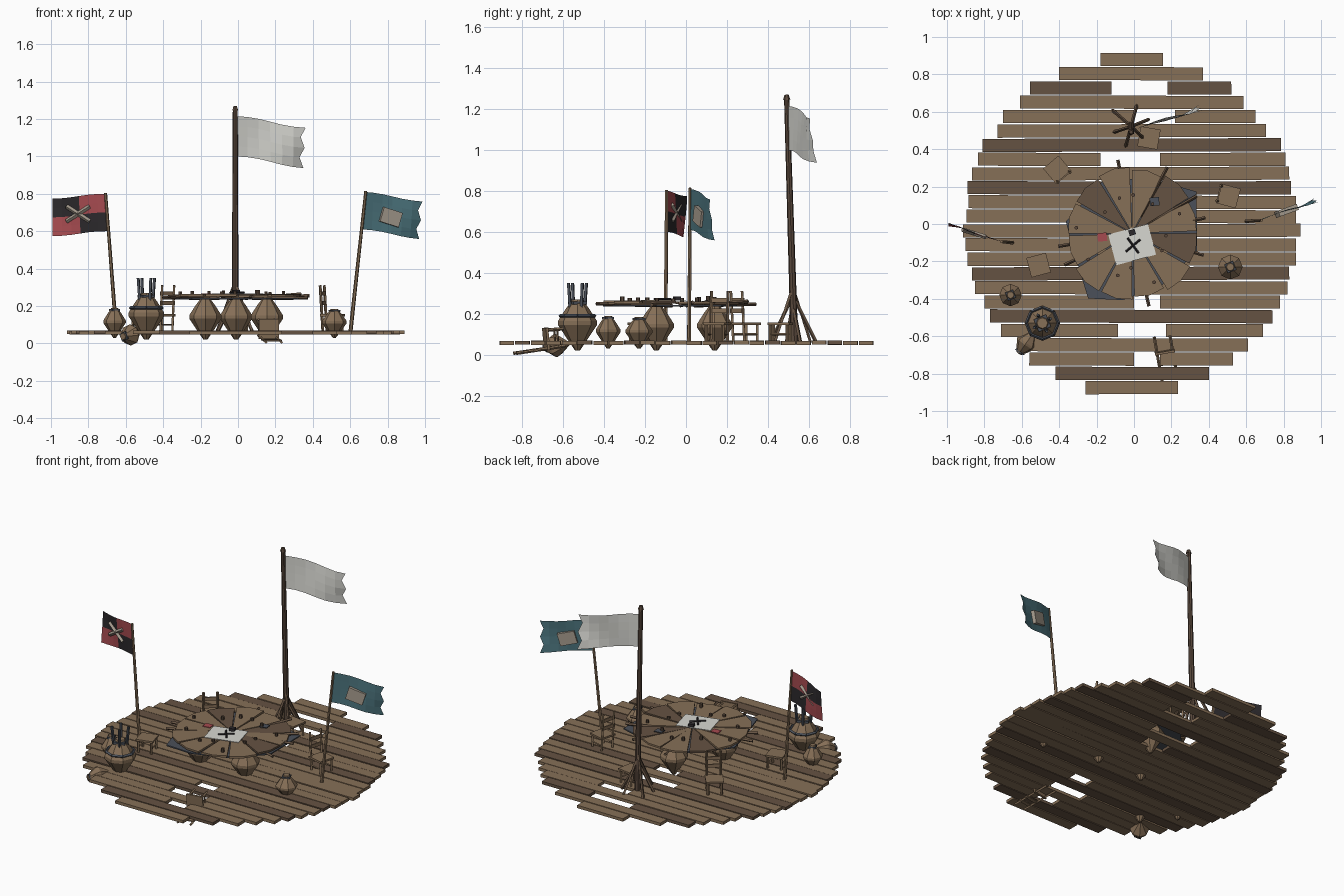
import bpy, bmesh, math, random
from mathutils import Vector, Matrix

if "Cube" in bpy.data.objects:
    bpy.data.objects.remove(bpy.data.objects["Cube"])
random.seed(4)
V = Vector

def mat(name, c):
    m = bpy.data.materials.new(name)
    m.diffuse_color = (*c, 1)
    m.use_nodes = True
    m.node_tree.nodes["Principled BSDF"].inputs["Base Color"].default_value = m.diffuse_color
    return m

WOOD = mat("wood", (.24, .16, .095))
DARK = mat("dark_wood", (.13, .085, .055))
POLE = mat("pole_wood", (.10, .065, .045))
IRON = mat("slate", (.07, .08, .10))
BLACK = mat("black_cloth", (.025, .022, .025))
RED = mat("red_cloth", (.38, .07, .08))
TEAL = mat("teal_cloth", (.07, .17, .20))
WHITE = mat("pale_cloth", (.68, .68, .64))
TAN = mat("patch", (.38, .33, .27))

def finish(name, bm, mats, M=None):
    if M is not None:
        bm.transform(M)
    me = bpy.data.meshes.new(name)
    bm.to_mesh(me)
    bm.free()
    for m in mats if isinstance(mats, list) else [mats]:
        me.materials.append(m)
    ob = bpy.data.objects.new(name, me)
    bpy.context.collection.objects.link(ob)
    return ob

def box(bm, c, s, yaw=0):
    bmesh.ops.create_cube(bm, size=1, matrix=Matrix.Translation(c) @ Matrix.Rotation(yaw, 4, 'Z') @ Matrix.Diagonal((*s, 1)))

def bar(bm, a, b, r, r2=None, n=4):
    a, b = V(a), V(b)
    d = b - a
    R = d.to_track_quat('Z', 'Y').to_matrix().to_4x4()
    bmesh.ops.create_cone(bm, cap_ends=True, segments=n, radius1=r, radius2=r if r2 is None else r2,
                          depth=d.length, matrix=Matrix.Translation((a + b) / 2) @ R)

def lathe(bm, prof, n=8):
    rings = [[bm.verts.new((r * math.cos(k * math.tau / n), r * math.sin(k * math.tau / n), z)) for k in range(n)]
             for r, z in prof]
    for A, B in zip(rings, rings[1:]):
        for k in range(n):
            bm.faces.new((A[k], A[(k + 1) % n], B[(k + 1) % n], B[k]))
    bm.faces.new(rings[0][::-1])
    bm.faces.new(rings[-1])

def prism(bm, pts, z, h):
    lo = [bm.verts.new((x, y, z)) for x, y in pts]
    hi = [bm.verts.new((x, y, z + h)) for x, y in pts]
    bm.faces.new(lo[::-1])
    bm.faces.new(hi)
    for k in range(len(pts)):
        j = (k + 1) % len(pts)
        bm.faces.new((lo[k], lo[j], hi[j], hi[k]))

# round deck of loose planks: left and right end of each row, back to front
ends = [(-.18, .155), (-.40, .37), (-.555, .52), (-.61, .585), (-.70, .65), (-.73, .705), (-.81, .785), (-.835, .81),
        (-.865, .83), (-.89, .84), (-.885, .865), (-.895, .865), (-.915, .89), (-.9, .865), (-.89, .865), (-.865, .83),
        (-.85, .82), (-.80, .78), (-.77, .74), (-.71, .69), (-.60, .61), (-.56, .53), (-.42, .40), (-.26, .235)]
gaps = {2: (-.12, .18), 4: (0, .22), 7: (-.18, .14), 9: (-.09, .08), 17: (0, .14), 19: (-.085, .17), 21: (0, .14)}
tops = {0: bmesh.new(), 1: bmesh.new()}
for i, (l, r) in enumerate(ends):
    spans = [(l, gaps[i][0]), (gaps[i][1], r)] if i in gaps else [(l, r)]
    for a, b in spans:
        box(tops[i in (2, 6, 9, 15, 18, 22)], ((a + b) / 2, .88 - i * .0763, .058 + random.uniform(-.002, .002)),
            (b - a, .07, .019), random.uniform(-.004, .004))
finish("deck_planks", tops[0], WOOD)
finish("deck_dark_planks", tops[1], DARK)

# faceted barrels
def barrel(name, M, r, h, lid=True):
    bm = bmesh.new()
    lathe(bm, [(.12 * r, 0), (.55 * r, .24 * h), (r, .5 * h), (r, .58 * h), (.6 * r, .82 * h), (.38 * r, .93 * h), (.3 * r, h)])
    finish(name, bm, WOOD, M)
    if lid:
        bm = bmesh.new()
        box(bm, (0, 0, .93 * h), (.75 * r, .75 * r, .06 * h), .4)
        finish(name + "_lid", bm, IRON, M)

T = Matrix.Translation
cx, cy = -.01, -.05
for k in range(3):
    a = math.radians(90 + 120 * k)
    barrel(f"table_barrel_{k}", T((cx + .19 * math.cos(a), cy + .19 * math.sin(a), .02)), .086, .225, False)
barrel("left_barrel", T((-.66, -.38, .03)), .06, .16)
barrel("right_barrel", T((.515, -.23, .03)), .066, .155)
barrel("big_barrel", T((-.49, -.53, .02)), .095, .25)
barrel("fallen_barrel", T((-.53, -.57, .055)) @ Matrix.Rotation(math.radians(-35), 4, 'Z') @ Matrix.Rotation(math.radians(97), 4, 'X'), .056, .15)

# upright rods and band standing on the big barrel
bm = bmesh.new()
for k in range(4):
    a = k * math.pi / 2 + .5
    u = V((math.cos(a), math.sin(a), 0))
    bar(bm, V((-.49, -.53, .23)) + u * .04, V((-.49, -.53, .35)) + u * .05, .009)
finish("barrel_rods", bm, IRON)
bm = bmesh.new()
for k in range(8):
    a, b = k * math.pi / 4, (k + 1) * math.pi / 4
    bar(bm, (-.49 + .085 * math.cos(a), -.53 + .085 * math.sin(a), .19), (-.49 + .085 * math.cos(b), -.53 + .085 * math.sin(b), .19), .009)
finish("barrel_band", bm, IRON)

# round table of wedge boards
wb = [bmesh.new(), bmesh.new()]
for k in range(12):
    a, g = k * math.tau / 12 + .02, .018
    R = .35 + random.uniform(-.012, .008)
    pts = [(cx + r * math.cos(t), cy + r * math.sin(t)) for r, t in
           ((.02, a + .05), (R, a + g), (R + .006, a + math.pi / 12), (R, a + math.pi / 6 - g), (.02, a + math.pi / 6 - .05))]
    prism(wb[k in (1, 4, 11)], pts, .248 + random.uniform(-.004, .004), .012)
finish("tabletop_boards", wb[0], WOOD)
finish("tabletop_dark_boards", wb[1], DARK)

# slate sheet showing past the table edge, and supporting sticks
bm = bmesh.new()
prism(bm, [(cx + r * math.cos(math.radians(t)), cy + r * math.sin(math.radians(t))) for t, r in
           ((33, .41), (75, .31), (120, .32), (170, .36), (205, .33), (236, .42), (262, .36), (300, .32), (345, .36))], .236, .008)
finish("table_underlay", bm, IRON)
bm = bmesh.new()
for t in (12, 62, 101, 190, 205, 343, 283, 30):
    u = V((math.cos(math.radians(t)), math.sin(math.radians(t)), 0))
    bar(bm, V((cx, cy, .24)) + u * .1, V((cx, cy, .25 + random.uniform(-.01, .015))) + u * .4, .009)
finish("table_sticks", bm, DARK)

# things on the table
bm = bmesh.new()
box(bm, (-.01, -.11, .266), (.22, .17, .003), .26)
finish("map_sheet", bm, WHITE)
bm = bmesh.new()
for a in (.7, 2.2):
    u = V((math.cos(a), math.sin(a), 0)) * .05
    bar(bm, V((-.005, -.115, .271)) - u, V((-.005, -.115, .271)) + u, .006)
box(bm, (-.01, -.045, .275), (.035, .03, .02), .3)
finish("map_cross", bm, BLACK)
for n, p, m in (("red_card", (-.17, -.07, .266), RED), ("slate_card", (.11, .12, .266), IRON)):
    bm = bmesh.new()
    box(bm, p, (.05, .045, .004), .1)
    finish(n, bm, m)
bm = bmesh.new()
for k in range(12):
    t, r = k * math.tau / 12 + random.uniform(-.2, .2), random.uniform(.18, .3)
    p = V((cx + r * math.cos(t), cy + r * math.sin(t), .255))
    bar(bm, p, p + V((0, 0, random.uniform(.02, .032))), .01, n=6)
finish("cups", bm, POLE)

# chairs: four legs, seat, slatted back on the local -y side
def chair(name, M, back=True, h=.085):
    bm = bmesh.new()
    s, top = .042, .245
    for x in (-s, s):
        bar(bm, (x, s, 0), (x, s, h), .008)
        bar(bm, (x, -s, 0), (x, -s - (.015 if back else 0), top if back else h), .008)
        bar(bm, (x, -s, h * .4), (x, s, h * .4), .005)
    box(bm, (0, 0, h), (.108, .108, .012))
    for z in (.15, .20) if back else ():
        box(bm, (0, -s - .01, z), (.1, .008, .022))
    finish(name, bm, WOOD, M)

for n, x, y, yaw, b in (("back_left_chair", -.41, .29, 40, True), ("right_chair", .505, .15, -105, True),
                        ("back_stool", .08, .46, -10, False), ("left_stool", -.51, -.22, 15, False)):
    chair(n, T((x, y, .066)) @ Matrix.Rotation(math.radians(yaw), 4, 'Z'), b)
chair("fallen_chair", T((.15, -.6, .085)) @ Matrix.Rotation(math.radians(10), 4, 'Z') @ Matrix.Rotation(math.radians(95), 4, 'X'))

# masts
bm = bmesh.new()
bar(bm, (-.015, .53, .05), (-.015, .492, 1.25), .019, .013, 8)
bar(bm, (-.015, .492, 1.245), (-.015, .491, 1.27), .018, .01, 6)
finish("tall_mast", bm, POLE)
bm = bmesh.new()
for k, t in enumerate((20, 75, 140, 200, 255, 315)):
    u = V((math.cos(math.radians(t)), math.sin(math.radians(t)), 0))
    bar(bm, V((-.015, .525, .06)) + u * (.1 + .015 * (k % 3)), V((-.015, .522, .22 + .04 * (k % 3))) + u * .015, .009)
finish("mast_braces", bm, DARK)
for n, a, b in (("right_mast", (.60, .015, .05), (.683, .02, .815)), ("left_mast", (-.65, -.1, .05), (-.708, -.095, .805))):
    bm = bmesh.new()
    bar(bm, a, b, .011, .008, 6)
    finish(n, bm, WOOD)

# waving flags with a torn outer edge
def flag(name, p, along, drop, mats, wave, checker=False, torn=.02):
    bm = bmesh.new()
    n, m = 6, 4
    along, drop, p = V(along), V(drop), V(p)
    side = V((-along.y, along.x, 0)).normalized()
    g = []
    for i in range(n + 1):
        u = i / n
        g.append([bm.verts.new(p + along * (u - (torn * (3 if j % 2 else -.3) * (i == n))) + drop * (j / m)
                               + side * wave * math.sin(u * 5 + j * .5) * u
                               + V((0, 0, wave * .3 * math.sin(u * 6)))) for j in range(m + 1)])
    for i in range(n):
        for j in range(m):
            f = bm.faces.new((g[i][j], g[i + 1][j], g[i + 1][j + 1], g[i][j + 1]))
            f.material_index = int(checker and ((i * 2 // n) + (j * 2 // m)) % 2 == 1)
    return finish(name, bm, mats)

flag("pale_flag", (-.008, .5, 1.215), (.36, .125, -.06), (0, 0, -.215), WHITE, .022)
flag("teal_flag", (.675, .02, .81), (.305, .11, -.05), (-.01, 0, -.2), TEAL, .015)
flag("checked_flag", (-.705, -.095, .8), (-.29, .09, -.025), (.006, 0, -.2), [RED, BLACK], .012, True, 0)

# patch on the teal flag and crossed strips on the checked flag
bm = bmesh.new()
box(bm, (0, 0, 0), (.11, .034, .08))
finish("flag_patch", bm, TAN, T((.815, .07, .675)) @ Matrix.Rotation(.35, 4, 'Z') @ Matrix.Rotation(.3, 4, 'Y'))
bm = bmesh.new()
for s in (1, -1):
    bar(bm, (-.065, 0, -.04 * s), (.065, 0, .04 * s), .012)
finish("flag_cross", bm, TAN, T((-.855, -.05, .693)) @ Matrix.Rotation(-.3, 4, 'Z'))
